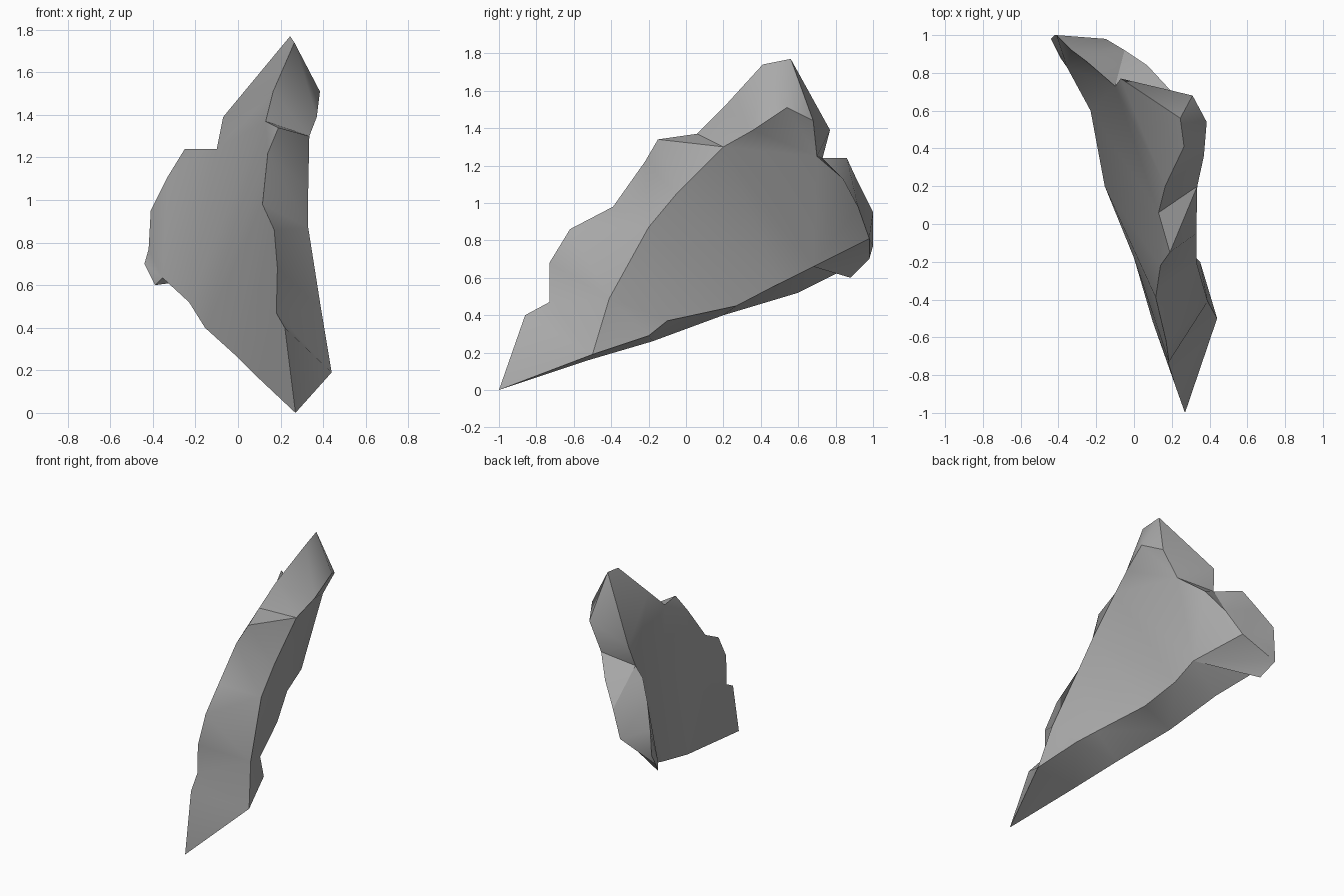
import bpy, bmesh, math
from mathutils import Vector
from mathutils.geometry import delaunay_2d_cdt

default_cube = bpy.data.objects.get("Cube")
if default_cube:
    bpy.data.objects.remove(default_cube, do_unlink=True)

# Outline of the right-hand broad side: front ridge, back edge, underside
right_ridge = [(.27, -1, 0), (.22, -.86, .4), (.18, -.73, .47), (.185, -.73, .68),
               (.17, -.62, .86), (.115, -.39, .98), (.14, -.22, 1.22), (.19, -.15, 1.34),
               (.13, .06, 1.37), (.165, .2, 1.51), (.265, .41, 1.74), (.245, .56, 1.77)]
right_back = [(-.07, .77, 1.39), (-.1, .73, 1.24), (-.25, .86, 1.24),
              (-.33, .92, 1.11), (-.41, 1, .95), (-.42, 1, .77)]
right_under = [(-.44, .98, .7), (-.39, .88, .6), (-.355, .83, .635), (-.23, .6, .52),
               (-.155, .2, .4), (0, -.18, .26), (.1, -.52, .16)]

# Outline of the left-hand broad side, in the same order
left_ridge = [(.44, -.5, .19), (.39, -.41, .49), (.33, -.2, .87), (.33, -.05, 1.05),
              (.335, .2, 1.3), (.37, .36, 1.39), (.385, .54, 1.51)]
left_back = [(.31, .68, 1.44), (.2, .7, 1.25), (.07, .84, 1.13),
             (-.05, .92, .98), (-.15, .98, .81)]
left_under = [(.04, .68, .66), (.05, .5, .57), (.13, .27, .45),
              (.25, -.1, .37), (.35, -.2, .29)]


def fill_side(bm, loop):
    """Triangulate one broad side inside its outline, seen along x."""
    flat = [Vector((v.co.y, v.co.z)) for v in loop]
    outline = [list(range(len(loop)))]
    points, edges, faces, origins, _, _ = delaunay_2d_cdt(flat, [], outline, 1, 1e-6)
    for face in faces:
        bm.faces.new([loop[origins[i][0]] for i in face])


def bridge(bm, first, second):
    """Zip two matching runs of the outlines together by the shorter diagonal."""
    i = j = 0
    while i < len(first) - 1 or j < len(second) - 1:
        step_first = j == len(second) - 1
        if not step_first and i < len(first) - 1:
            ahead = (first[i + 1].co - second[j].co).length
            across = (first[i].co - second[j + 1].co).length
            step_first = ahead < across
        if step_first:
            bm.faces.new((first[i], first[i + 1], second[j]))
            i += 1
        else:
            bm.faces.new((first[i], second[j + 1], second[j]))
            j += 1


bm = bmesh.new()
right_runs = [[bm.verts.new(p) for p in run] for run in (right_ridge, right_back, right_under)]
left_runs = [[bm.verts.new(p) for p in run] for run in (left_ridge, left_back, left_under)]

# Two broad sides
for runs in (right_runs, left_runs):
    fill_side(bm, sum(runs, []))

# Broken rim between them, run by run, each closing on the start of the next
for k in range(len(right_runs)):
    after = (k + 1) % len(right_runs)
    bridge(bm, right_runs[k] + right_runs[after][:1], left_runs[k] + left_runs[after][:1])

bmesh.ops.recalc_face_normals(bm, faces=bm.faces)
mesh = bpy.data.meshes.new("rock_shard")
bm.to_mesh(mesh)
bm.free()

# Plain grey stone
stone = bpy.data.materials.new("grey_stone")
stone.use_nodes = True
grey = (.4, .4, .4, 1)
stone.diffuse_color = grey
stone.node_tree.nodes["Principled BSDF"].inputs["Base Color"].default_value = grey
mesh.materials.append(stone)

shard = bpy.data.objects.new("rock_shard", mesh)
bpy.context.collection.objects.link(shard)
bpy.context.view_layer.objects.active = shard
shard.select_set(True)
bpy.ops.object.shade_smooth_by_angle(angle=math.radians(35))
